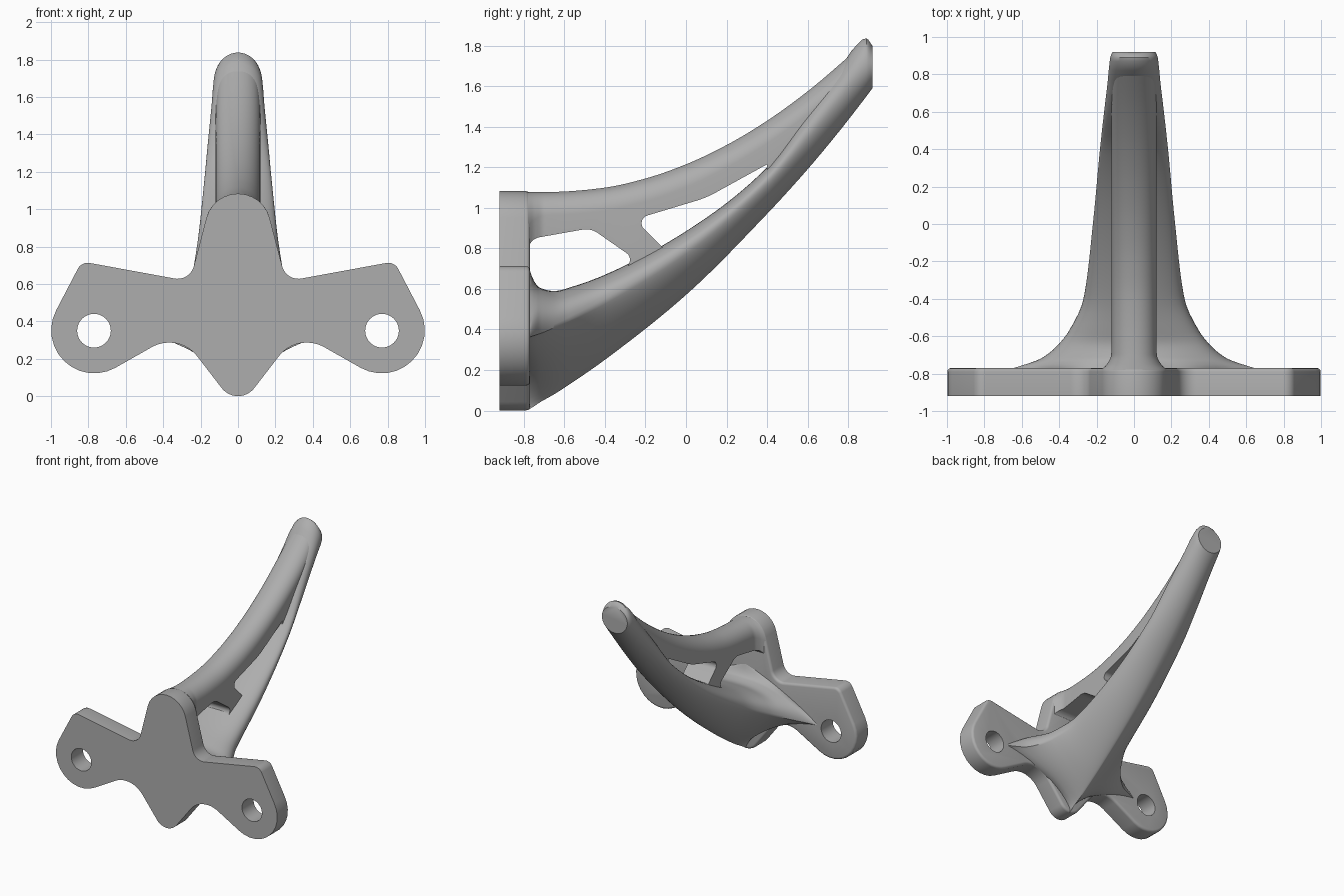
import bpy, bmesh, math
from mathutils import Vector

cube = bpy.data.objects.get("Cube")
if cube:
    bpy.data.objects.remove(cube)

grey = bpy.data.materials.new("plain grey")
grey.use_nodes = True
colour = (0.42, 0.42, 0.42, 1)
grey.diffuse_color = colour
grey.node_tree.nodes["Principled BSDF"].inputs["Base Color"].default_value = colour


def add_object(name, bm):
    bmesh.ops.recalc_face_normals(bm, faces=bm.faces)
    mesh = bpy.data.meshes.new(name)
    bm.to_mesh(mesh)
    bm.free()
    mesh.materials.append(grey)
    obj = bpy.data.objects.new(name, mesh)
    bpy.context.collection.objects.link(obj)
    return obj


def fillet(corners, steps=12):
    """Polygon corners (u, v, radius) to an outline with rounded corners."""
    outline = []
    for i, (u, v, radius) in enumerate(corners):
        here = Vector((u, v))
        if not radius:
            outline.append(here)
            continue
        before = (Vector(corners[i - 1][:2]) - here).normalized()
        after = (Vector(corners[(i + 1) % len(corners)][:2]) - here).normalized()
        half = before.angle(after) / 2
        centre = here + (before + after).normalized() * radius / math.sin(half)
        start = here + before * radius / math.tan(half) - centre
        end = here + after * radius / math.tan(half) - centre
        sweep = math.pi - 2 * half
        for k in range(steps + 1):
            f = k / steps
            arc = start * math.sin((1 - f) * sweep) + end * math.sin(f * sweep)
            outline.append(centre + arc / math.sin(sweep))
    return outline


def prism(name, points, depth, bevel=0):
    """Extrude an outline of 3D points along a vector, rounding the far rim."""
    bm = bmesh.new()
    face = bm.faces.new([bm.verts.new(p) for p in points])
    far = bmesh.ops.extrude_face_region(bm, geom=[face], use_keep_orig=True)["geom"]
    bmesh.ops.translate(bm, vec=depth, verts=[g for g in far if isinstance(g, bmesh.types.BMVert)])
    if bevel:
        bmesh.ops.recalc_face_normals(bm, faces=bm.faces)
        rim = [g for g in far if isinstance(g, bmesh.types.BMEdge)]
        bmesh.ops.bevel(bm, geom=rim, offset=bevel, segments=3, profile=0.5, affect='EDGES')
    return add_object(name, bm)


def cut(obj, cutters):
    for cutter in cutters:
        mod = obj.modifiers.new("cut", 'BOOLEAN')
        mod.operation, mod.solver, mod.object = 'DIFFERENCE', 'EXACT', cutter
    graph = bpy.context.evaluated_depsgraph_get()
    result = bpy.data.meshes.new_from_object(obj.evaluated_get(graph))
    obj.modifiers.clear()
    obj.data = result
    for cutter in cutters:
        bpy.data.objects.remove(cutter)


def sample(rows, y):
    """Smooth interpolation of table rows without overshoot."""
    i = max(k for k in range(len(rows) - 1) if k == 0 or rows[k][0] <= y)
    a, b = rows[i], rows[i + 1]
    step = b[0] - a[0]
    f = (y - a[0]) / step

    def slope(k, col):
        if k == 0 or k == len(rows) - 1:
            k0 = min(k, len(rows) - 2)
            return (rows[k0 + 1][col] - rows[k0][col]) / (rows[k0 + 1][0] - rows[k0][0])
        s, t = [(rows[j + 1][col] - rows[j][col]) / (rows[j + 1][0] - rows[j][0]) for j in (k - 1, k)]
        return 2 * s * t / (s + t) if s * t > 0 else 0

    out = []
    for col in range(1, len(a)):
        m, n = slope(i, col) * step, slope(i + 1, col) * step
        d = b[col] - a[col]
        out.append(a[col] + f * (m + f * (3 * d - 2 * m - n + f * (m + n - 2 * d))))
    return out


def loft(name, rows, stations, sides=64):
    """Skin of rounded sections: half width, bottom, widest height, top, two roundnesses."""
    bm = bmesh.new()
    rings = []
    for y in stations:
        width, low, mid, high, p_low, p_high = sample(rows, y)
        ring = []
        for k in range(sides):
            a = 2 * math.pi * (k + 0.5) / sides
            c, s = math.cos(a), math.sin(a)
            power = 2 / (p_high if s > 0 else p_low)
            height = high - mid if s > 0 else mid - low
            ring.append(bm.verts.new((width * math.copysign(abs(c) ** power, c), y,
                                      mid + height * math.copysign(abs(s) ** power, s))))
        rings.append(ring)
    for r, q in zip(rings, rings[1:]):
        for k in range(sides):
            n = (k + 1) % sides
            bm.faces.new((r[k], r[n], q[n], q[k]))
    bm.faces.new(rings[0])
    bm.faces.new(rings[-1])
    return add_object(name, bm)


# Mounting plate with two screw holes
half = [(0.318, 0.343, 0.19), (1.333, -0.232, 0.23), (0.836, 0.72, 0.06), (0.257, 0.614, 0.09)]
corners = [(0, -0.07, 0.11)] + half + [(0, 1.606, 0.175)]
corners += [(-x, z, r) for x, z, r in reversed(half)]
plate = prism("mounting_plate", [(p.x, -0.92, p.y) for p in fillet(corners)], (0, 0.15, 0), 0.02)
drills = []
for side in (-1, 1):
    ring = [2 * math.pi * k / 40 for k in range(40)]
    drills.append(prism("drill", [(side * 0.77 + 0.09 * math.cos(a), -1, 0.35 + 0.09 * math.sin(a))
                                  for a in ring], (0, 0.4, 0)))
cut(plate, drills)

# Lower arm: y, half width, bottom, widest height, top, roundness below and above
arm_rows = [
    (-0.78, 0.68, 0, 0.36, 0.72, 0.65, 1),
    (-0.75, 0.58, 0.02, 0.37, 0.64, 0.75, 1.5),
    (-0.72, 0.5, 0.04, 0.38, 0.605, 0.85, 2),
    (-0.65, 0.41, 0.08, 0.41, 0.59, 1, 2.4),
    (-0.55, 0.335, 0.145, 0.46, 0.615, 1.15, 2.5),
    (-0.4, 0.27, 0.25, 0.54, 0.67, 1.3, 2.5),
    (0, 0.22, 0.57, 0.79, 0.885, 1.5, 2.5),
    (0.4, 0.182, 0.97, 1.13, 1.2, 1.7, 2.4),
    (0.6, 0.16, 1.19, 1.36, 1.48, 1.8, 2.2),
    (0.75, 0.142, 1.37, 1.54, 1.68, 1.9, 2),
    (0.89, 0.127, 1.55, 1.69, 1.837, 2, 2),
    (0.92, 0.115, 1.59, 1.7, 1.8, 2, 2)]
flare = [-0.78 + 0.01 * k for k in range(20)]
shaft = [-0.58 + 0.05 * k for k in range(30)]
tip = [0.89, 0.9, 0.91, 0.92]
loft("lower_arm", arm_rows, flare + shaft + tip)

# Upper rib: y, half width, top; its foot is buried in the arm
rib_rows = []
for y, width, top in [(-0.78, 0.175, 1.078), (-0.75, 0.145, 1.078), (-0.7, 0.122, 1.078),
                      (-0.6, 0.12, 1.081), (-0.4, 0.12, 1.1), (-0.2, 0.12, 1.145), (0, 0.12, 1.215),
                      (0.2, 0.12, 1.31), (0.4, 0.12, 1.43), (0.6, 0.12, 1.575), (0.8, 0.115, 1.745),
                      (0.86, 0.1, 1.8)]:
    rib_rows.append((y, width, sample(arm_rows, y)[2], top - width, top, 12, 2.1))
rib = loft("upper_rib", rib_rows, flare + shaft[:-1])

# Two windows through the rib, leaving a slanted strut between them
windows = [
    [(-0.78, 0.845, 0.07), (-0.47, 0.9, 0.1), (-0.255, 0.75, 0.04), (-0.4, 0.6, 0), (-0.78, 0.45, 0)],
    [(-0.255, 0.943, 0.04), (0.1, 1.05, 0.5), (0.4, 1.215, 0), (0.4, 1.15, 0), (-0.05, 0.77, 0),
     (-0.11, 0.8, 0.02)]]
cut(rib, [prism("window", [(-0.4, p.x, p.y) for p in fillet(w)], (0.8, 0, 0)) for w in windows])

# Smooth shading with crisp corners
bpy.ops.object.select_all(action='DESELECT')
for name in ("mounting_plate", "lower_arm", "upper_rib"):
    obj = bpy.data.objects[name]
    obj.select_set(True)
    bpy.context.view_layer.objects.active = obj
bpy.ops.object.shade_smooth_by_angle(angle=math.radians(35))
